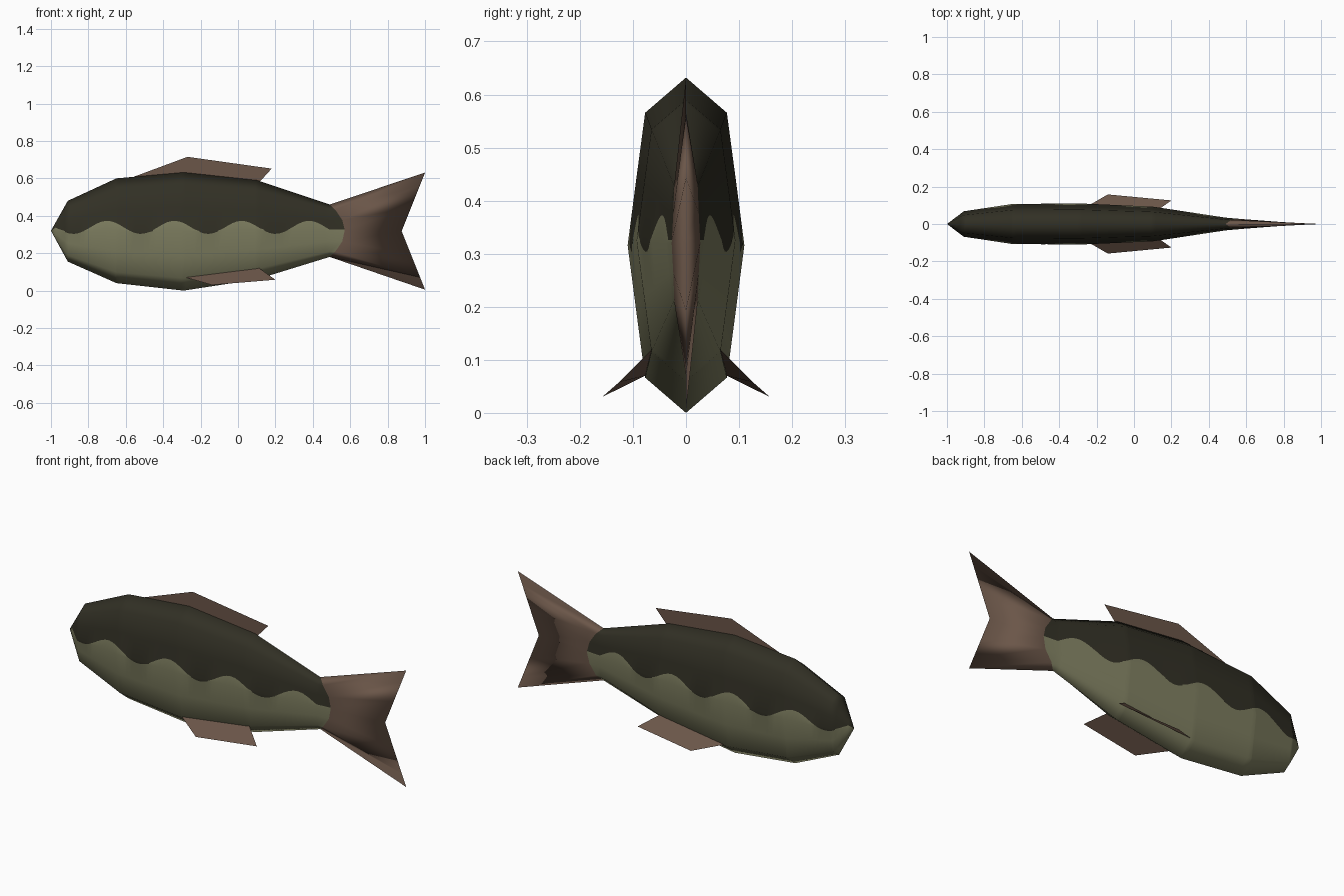
import bpy, bmesh, math

if "Cube" in bpy.data.objects:
    bpy.data.objects.remove(bpy.data.objects["Cube"])


def material(name, rgb):
    m = bpy.data.materials.new(name)
    m.diffuse_color = (*rgb, 1)
    m.use_nodes = True
    m.node_tree.nodes["Principled BSDF"].inputs["Base Color"].default_value = m.diffuse_color
    return m


DARK = material("dark olive back", (0.031, 0.029, 0.018))
LIGHT = material("pale olive belly", (0.205, 0.205, 0.115))
BROWN = material("brown fin", (0.145, 0.092, 0.065))

# Body stations: x, top z, bottom z, half width
STATIONS = [(-1, .32, .32, 0), (-.91, .48, .155, .068), (-.65, .60, .04, .107),
            (-.29, .632, 0, .11), (.10, .59, .06, .093), (.49, .46, .18, .034)]
# Cross-section: height fraction, width fraction
SECTION = [(1, 0), (.79, .7), (.4, .85), (0, 1), (-.4, .85), (-.79, .7), (-1, 0)]


def station(x):
    for a, b in zip(STATIONS, STATIONS[1:]):
        if x <= b[0] + 1e-6:
            t = (x - a[0]) / (b[0] - a[0])
            return [p + (q - p) * t for p, q in zip(a, b)][1:]


def wave(x):
    return .338 + .035 * math.cos(2 * math.pi * (x + .70) / .36)


def half_ring(x):
    """Half section from top to bottom, with an extra point on the wavy colour line."""
    top, bot, w = station(x)
    mid, h = (top + bot) / 2, (top - bot) / 2
    pts = [(x, w * q, mid + h * f) for f, q in SECTION]
    z = min(max(wave(x), mid - .38 * h), mid + .38 * h)
    y = w * (1 - .375 * abs(z - mid) / h) if h > 1e-6 else 0
    pts.insert(3 if z > mid else 4, (x, y, z))
    return pts


def loft(name, halves, mats, rule):
    bm = bmesh.new()
    rings = []
    for half in halves:
        ring = half + [(x, -y, z) for x, y, z in half[-2:0:-1]]
        rings.append([bm.verts.new(p) for p in ring])
    n = len(rings[0])
    for r0, r1 in zip(rings, rings[1:]):
        x = (r0[0].co.x + r1[0].co.x) / 2
        for j in range(n):
            k = (j + 1) % n
            f = bm.faces.new((r0[j], r0[k], r1[k], r1[j]))
            f.material_index = rule(x, min(j, n - 1 - j))
            f.smooth = True
    bmesh.ops.remove_doubles(bm, verts=bm.verts, dist=1e-5)
    bmesh.ops.recalc_face_normals(bm, faces=bm.faces)
    return finish(name, bm, mats)


def finish(name, bm, mats):
    me = bpy.data.meshes.new(name)
    bm.to_mesh(me)
    bm.free()
    for m in mats:
        me.materials.append(m)
    ob = bpy.data.objects.new(name, me)
    bpy.context.collection.objects.link(ob)
    return ob


def fin(name, pts):
    bm = bmesh.new()
    bm.faces.new([bm.verts.new(p) for p in pts])
    return finish(name, bm, [BROWN])


def body_rule(x, band):
    if band != 3:
        return 0 if band < 3 else 1
    top, bot, _ = station(min(x, .49))
    return 0 if wave(x) < (top + bot) / 2 else 1


# Body, ending in a rounded edge at the tail root
xs = sorted({round(-1 + 1.49 * i / 60, 4) for i in range(61)} | {s[0] for s in STATIONS})
halves = [half_ring(x) for x in xs]
root = []
for x, y, z in halves[-1]:
    bulge = .08 * (1 - ((z - .32) / .14) ** 2)
    root.append((x + bulge, y * (1 - bulge / .39), .32 + (z - .32) * (1 + bulge * .4)))
loft("body", halves + [root], [DARK, LIGHT], body_rule)

# Forked tail, tapering to a thin trailing edge
edge = []
for x, y, z in halves[-1]:
    t = (z - .32) / .14
    edge.append((.875 + .125 * abs(t), 0, .318 + .313 * t))
loft("tail_fin", [root, edge], [BROWN], lambda x, band: 0)

# Dorsal fin and the pair of belly fins
fin("dorsal_fin", [(-.58, 0, .60), (-.27, 0, .715), (.18, 0, .652), (.11, 0, .575), (-.29, 0, .60)])
for side, s in (("left", -1), ("right", 1)):
    fin("belly_fin_" + side, [(-.28, .077 * s, .07), (-.14, .158 * s, .03),
                              (.20, .126 * s, .058), (.11, .062 * s, .122)])
